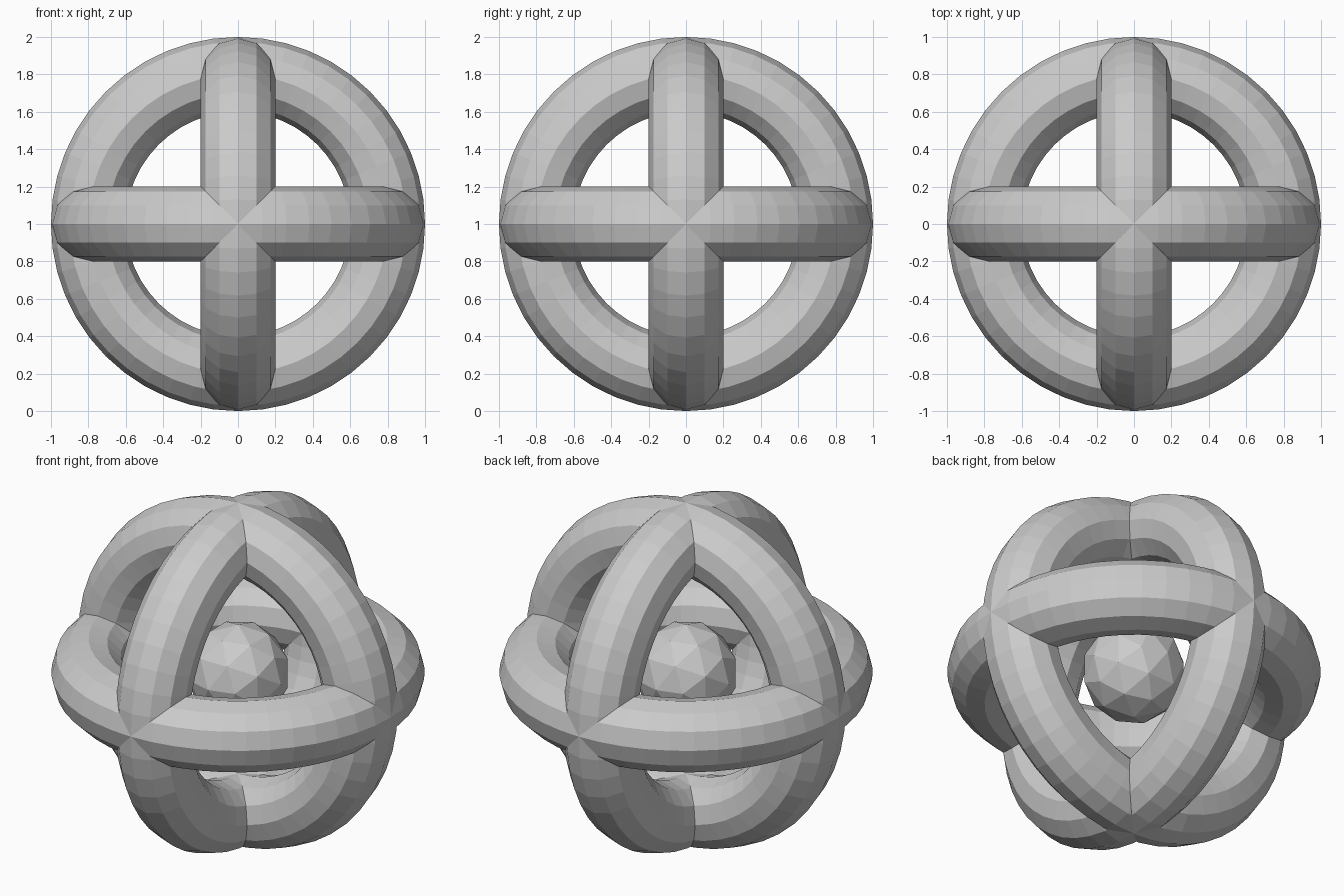
import bpy
from math import radians, atan, sqrt

cube = bpy.data.objects.get("Cube")
if cube:
    bpy.data.objects.remove(cube, do_unlink=True)

CENTRE = (0, 0, 1)

grey = bpy.data.materials.new("light_grey")
grey.use_nodes = True
colour = (0.6, 0.6, 0.6, 1)
grey.diffuse_color = colour
grey.node_tree.nodes["Principled BSDF"].inputs["Base Color"].default_value = colour


def finish(name):
    obj = bpy.context.object
    obj.name = name
    obj.data.materials.append(grey)
    bpy.ops.object.shade_flat()


# Three equal rings, one across each axis
rings = {
    "level_ring": (0, 0, 0),
    "front_ring": (radians(90), 0, 0),
    "side_ring": (0, radians(90), 0),
}
for name, turn in rings.items():
    bpy.ops.mesh.primitive_torus_add(
        major_radius=0.8, minor_radius=0.2,
        major_segments=48, minor_segments=12,
        location=CENTRE, rotation=turn)
    finish(name)

# Faceted ball floating in the middle, turned so an edge lies on top
golden = (1 + sqrt(5)) / 2
bpy.ops.mesh.primitive_ico_sphere_add(
    subdivisions=2, radius=0.28, location=CENTRE,
    rotation=(0, -atan(1 / golden), radians(90)))
finish("centre_ball")
